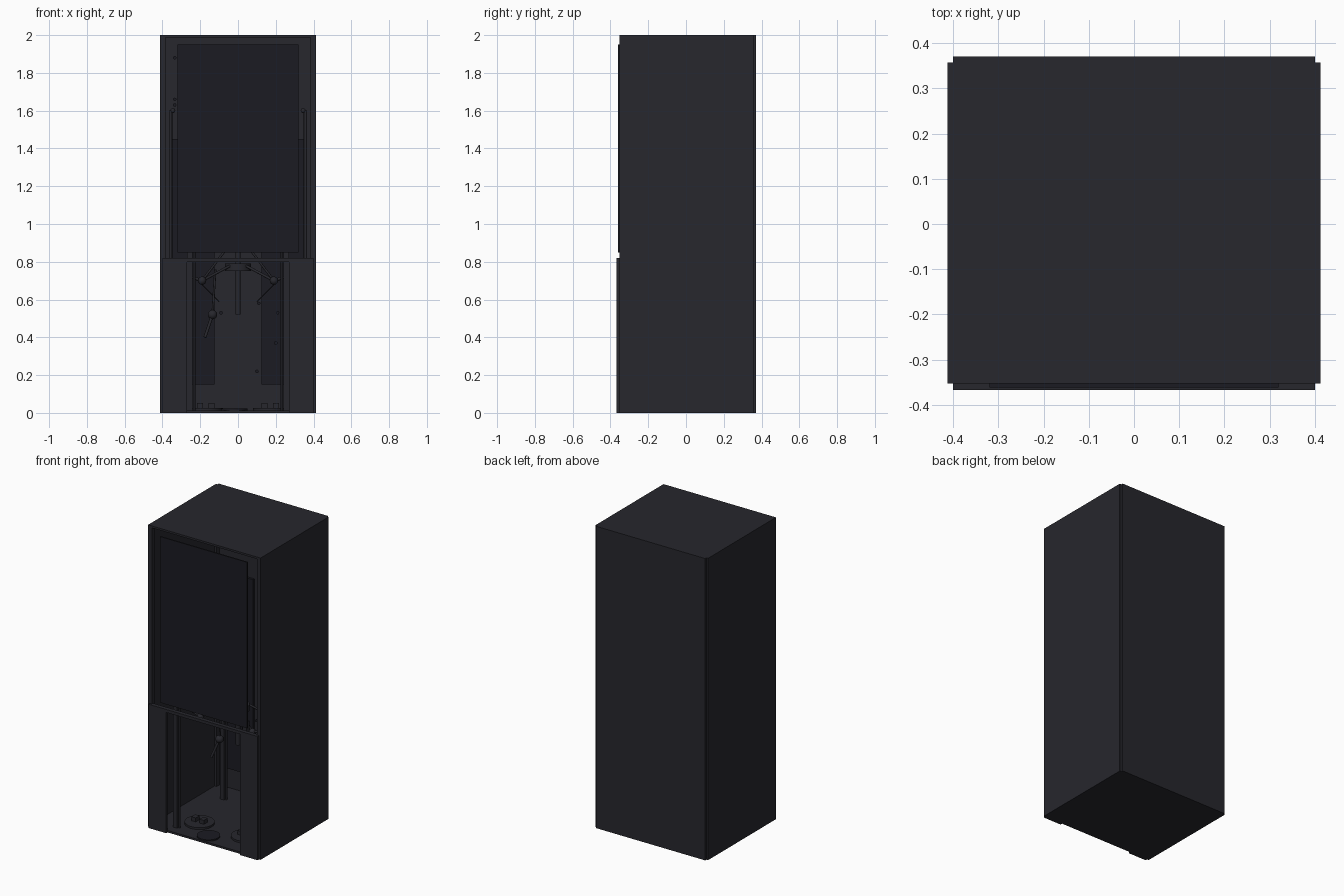
import bpy
from mathutils import Vector

if "Cube" in bpy.data.objects:
    bpy.data.objects.remove(bpy.data.objects["Cube"])


def material(name, rgb):
    m = bpy.data.materials.new(name)
    m.diffuse_color = (*rgb, 1)
    m.use_nodes = True
    m.node_tree.nodes["Principled BSDF"].inputs["Base Color"].default_value = m.diffuse_color
    return m


BODY = material("charcoal", (0.02, 0.02, 0.026))
DARK = material("dark_glass", (0.011, 0.011, 0.016))


def finish(ob, name, mat):
    ob.name = name
    ob.data.materials.append(mat)
    return ob


def box(name, x, y, z, mat=BODY):
    bpy.ops.mesh.primitive_cube_add(size=1)
    ob = bpy.context.object
    ob.location = [(a + b) / 2 for a, b in (x, y, z)]
    ob.scale = [b - a for a, b in (x, y, z)]
    bpy.ops.object.transform_apply(location=True, scale=True)
    return finish(ob, name, mat)


def rod(name, p, q, r, mat=BODY, sides=16):
    p, q = Vector(p), Vector(q)
    bpy.ops.mesh.primitive_cylinder_add(vertices=sides, radius=r, depth=(q - p).length,
                                        location=(p + q) / 2)
    ob = bpy.context.object
    ob.rotation_euler = (q - p).to_track_quat('Z', 'Y').to_euler()
    bpy.ops.object.shade_smooth_by_angle()
    return finish(ob, name, mat)


def ball(name, p, r):
    bpy.ops.mesh.primitive_uv_sphere_add(segments=16, ring_count=8, radius=r, location=p)
    bpy.ops.object.shade_smooth()
    return finish(bpy.context.object, name, BODY)


# Cabinet shell
box("floor_panel", (-0.4, 0.4), (-0.353, 0.357), (0, 0.013))
box("top_panel", (-0.412, 0.412), (-0.353, 0.357), (1.987, 2))
box("back_panel", (-0.4, 0.4), (0.357, 0.37), (0, 2))
box("front_rail", (-0.4, 0.4), (-0.367, -0.34), (0.8, 0.82))
box("upper_door", (-0.32, 0.32), (-0.361, -0.353), (0.85, 1.95), DARK)

for s, side in ((-1, "left"), (1, "right")):
    def mx(a, b):
        return sorted((s * a, s * b))
    box(side + "_side_panel", mx(0.4, 0.412), (-0.353, 0.357), (0, 1.99))
    box(side + "_lower_front_panel", mx(0.27, 0.4), (-0.367, -0.353), (0, 0.8))
    # Frame posts and vertical guide towers
    for y in (-0.338, 0.342):
        box(side + "_corner_post", mx(0.385, 0.4), (y - 0.015, y + 0.015), (0.013, 1.987))
    for y in (-0.28, 0.21):
        box(side + "_tower", mx(0.24, 0.27), (y - 0.015, y + 0.015), (0.013, 0.85))
        rod(side + "_guide_rail", (s * 0.232, y, 0.013), (s * 0.232, y, 0.85), 0.006)
    rod(side + "_upper_rod", (s * 0.357, -0.2, 0.82), (s * 0.357, -0.2, 1.6), 0.009)
    ball(side + "_rod_cap", (s * 0.345, -0.2, 1.6), 0.013)
    # Inner wall board, standing at the back
    box(side + "_rear_board", mx(0.125, 0.35), (0.335, 0.35), (0.15, 1.45), DARK)
    # Arms from shoulder joints to the central hub
    for y in (-0.12, 0.12):
        hub = (s * 0.04, y * 0.4, 0.78)
        elbow = (s * 0.19, y, 0.7)
        ball(side + "_elbow", elbow, 0.022)
        rod(side + "_lower_arm", elbow, hub, 0.007)
        rod(side + "_upper_arm", elbow, (s * 0.06, y, 0.87), 0.006)
        rod(side + "_side_arm", elbow, (s * 0.25, y, 0.72), 0.008)
    rod(side + "_cable_upper", (s * 0.19, 0.1, 0.68), (s * 0.1, 0.1, 0.59), 0.003)
    # Floor pucks with clamp blocks
    rod(side + "_floor_puck", (s * 0.17, -0.16, 0.013), (s * 0.17, -0.16, 0.026), 0.09, BODY, 32)
    for dx in (-0.03, 0.03):
        x = s * 0.17 + dx
        box(side + "_clamp_block", (x - 0.016, x + 0.016), (-0.18, -0.14), (0.026, 0.052))

# Central hub, feed tube and front disc
rod("tool_hub", (0, 0, 0.75), (0, 0, 0.79), 0.07, BODY, 32)
rod("feed_tube", (0, 0, 0.52), (0, 0, 0.88), 0.014)
rod("front_disc", (-0.02, -0.28, 0.013), (-0.02, -0.28, 0.022), 0.07, DARK, 32)

# Hanging lever
ball("lever_joint", (-0.135, 0, 0.52), 0.025)
rod("lever_handle", (-0.135, 0, 0.52), (-0.175, -0.03, 0.4), 0.008)
rod("lever_bracket", (-0.135, 0, 0.52), (-0.12, 0.0, 0.76), 0.006)

# Wall bolts
for x, z in ((0.11, 0.58), (0.21, 0.53), (0.25, 0.49), (0.2, 0.37), (0.1, 0.22),
             (-0.09, 0.53), (-0.335, 1.88), (-0.335, 1.66), (-0.335, 1.63)):
    rod("wall_bolt", (x, 0.32, z), (x, 0.357, z), 0.009, DARK, 12)
